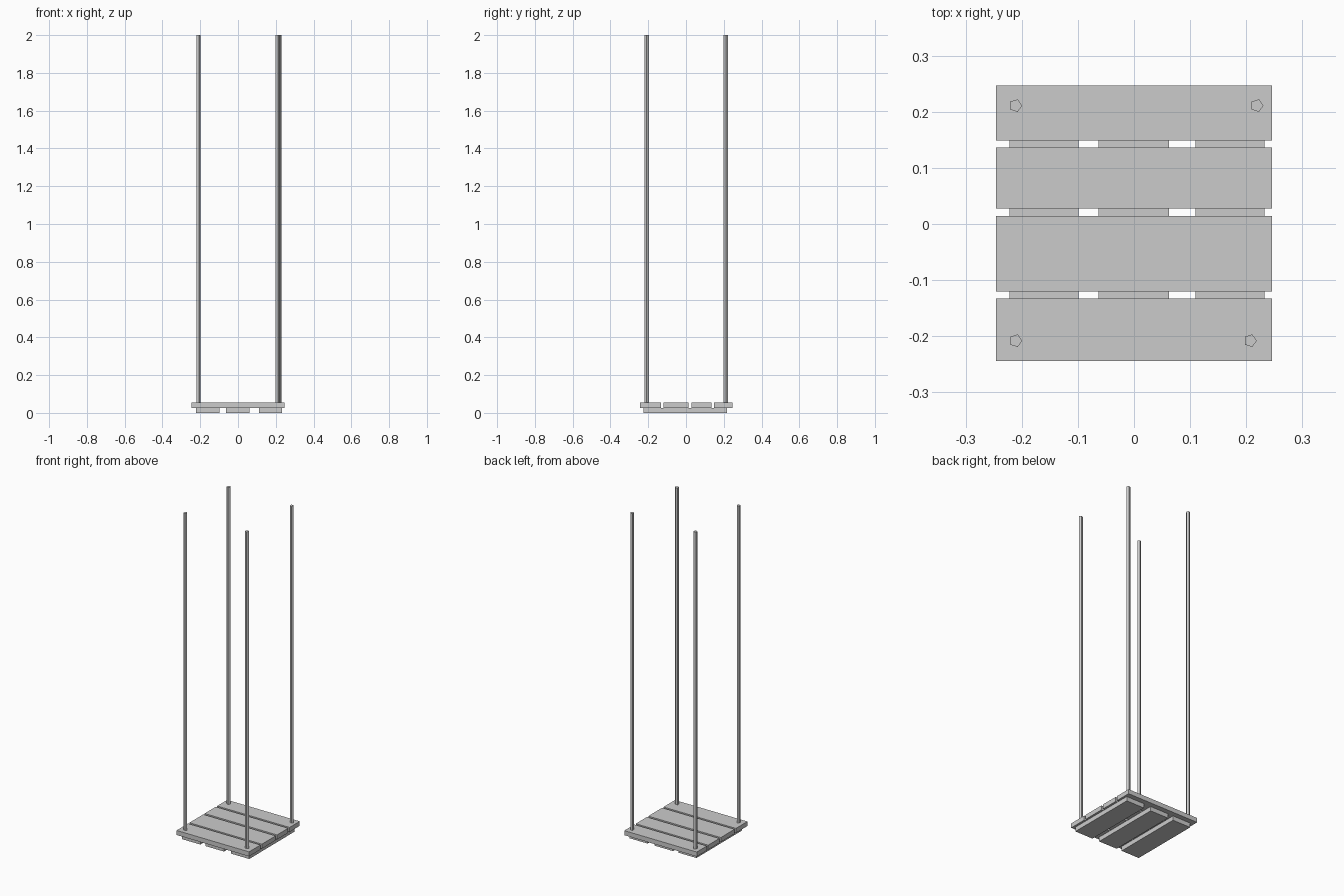
import bpy, bmesh, math
from mathutils import Matrix

if "Cube" in bpy.data.objects:
    bpy.data.objects.remove(bpy.data.objects["Cube"])


def finish(name, bm):
    mesh = bpy.data.meshes.new(name)
    bm.to_mesh(mesh)
    bm.free()
    bpy.context.collection.objects.link(bpy.data.objects.new(name, mesh))


def box(name, x, y, z):
    """Box from (min, max) pairs on each axis."""
    bm = bmesh.new()
    bmesh.ops.create_cube(bm, size=1)
    bmesh.ops.scale(bm, vec=[b - a for a, b in (x, y, z)], verts=bm.verts)
    bmesh.ops.translate(bm, vec=[(a + b) / 2 for a, b in (x, y, z)], verts=bm.verts)
    finish(name, bm)


def pole(name, x, y, z0, z1, r=0.0118):
    """Five-sided pole with one corner facing +x."""
    bm = bmesh.new()
    ring = [bm.verts.new((x + r * math.cos(i * math.tau / 5),
                          y + r * math.sin(i * math.tau / 5), z0)) for i in range(5)]
    base = bm.faces.new(ring)
    top = bmesh.ops.extrude_face_region(bm, geom=[base], use_keep_orig=True)["geom"]
    bmesh.ops.translate(bm, vec=(0, 0, z1 - z0),
                        verts=[g for g in top if isinstance(g, bmesh.types.BMVert)])
    bmesh.ops.recalc_face_normals(bm, faces=bm.faces)
    finish(name, bm)


TOP, MID = 0.055, 0.027

# runners underneath, front to back
for i, x in enumerate([(-0.222, -0.099), (-0.063, 0.062), (0.11, 0.233)]):
    box(f"runner_{i + 1}", x, (-0.224, 0.216), (0, MID))

# deck boards, left to right
for i, y in enumerate([(-0.244, -0.133), (-0.12, 0.014), (0.028, 0.136), (0.149, 0.247)]):
    box(f"deck_board_{i + 1}", (-0.246, 0.246), y, (MID, TOP))

# corner poles
for name, x, y in [("front_left", -0.211, -0.208), ("front_right", 0.207, -0.208),
                   ("back_left", -0.211, 0.211), ("back_right", 0.219, 0.211)]:
    pole(f"{name}_pole", x, y, TOP - 0.01, 2.0)
